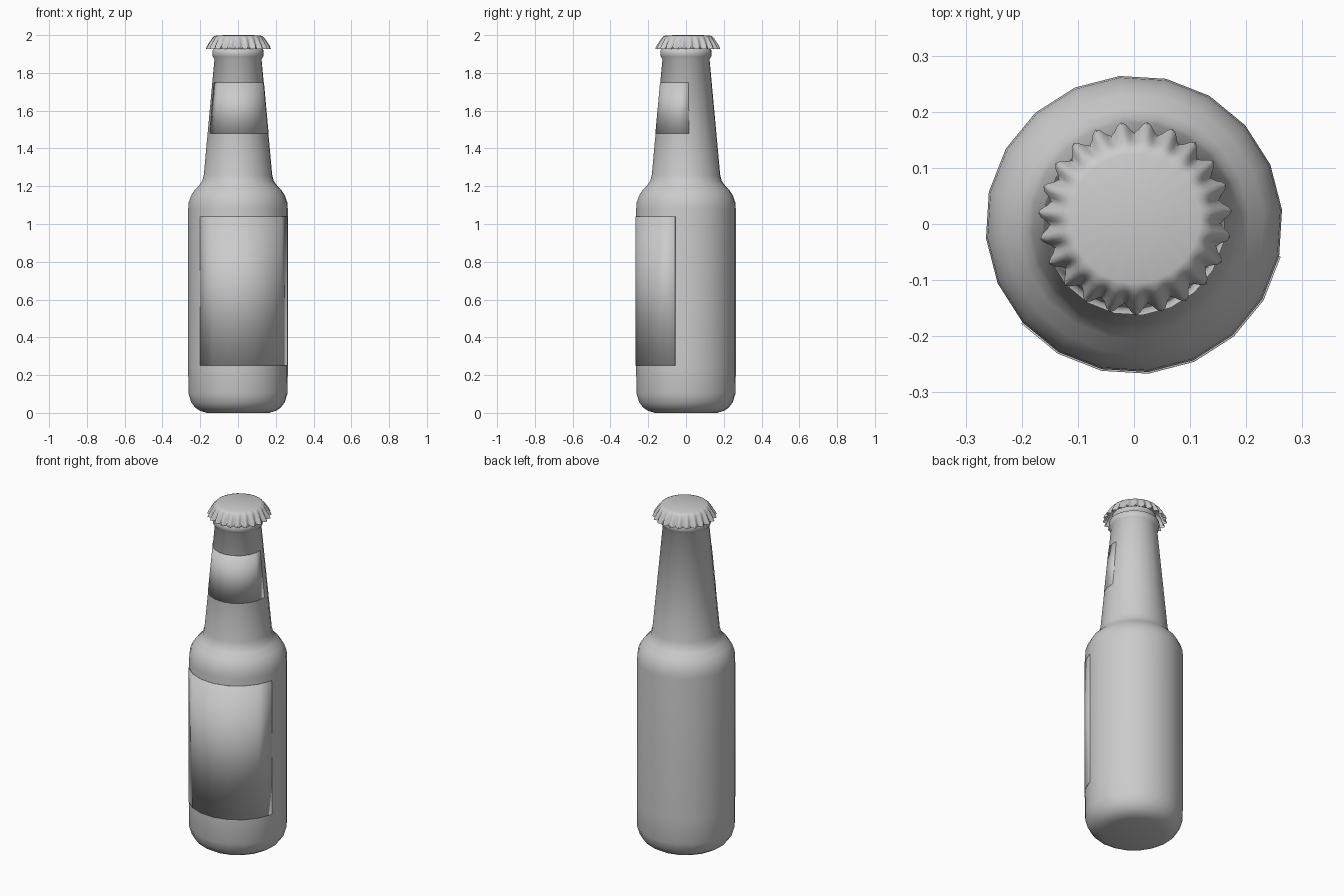
import bpy, bmesh
from math import sin, cos, radians, pi

if "Cube" in bpy.data.objects:
    bpy.data.objects.remove(bpy.data.objects["Cube"])

grey = bpy.data.materials.new("plain grey")
grey.use_nodes = True
COLOUR = (0.6, 0.6, 0.6, 1)
grey.diffuse_color = COLOUR
grey.node_tree.nodes["Principled BSDF"].inputs["Base Color"].default_value = COLOUR

SIDES = 20
STEP = 2 * pi / SIDES
PHASE = radians(5.5)


def finish(name, bm, angle=40):
    """Turn a bmesh into a smooth-shaded object."""
    mesh = bpy.data.meshes.new(name)
    bm.to_mesh(mesh)
    bm.free()
    mesh.materials.append(grey)
    obj = bpy.data.objects.new(name, mesh)
    bpy.context.collection.objects.link(obj)
    bpy.ops.object.select_all(action='DESELECT')
    obj.select_set(True)
    bpy.context.view_layer.objects.active = obj
    bpy.ops.object.shade_smooth_by_angle(angle=radians(angle))
    return obj


def skin(bm, rings, closed=True):
    """Bridge successive rings of points, listed from bottom to top."""
    rows = [[bm.verts.new(p) for p in ring] for ring in rings]
    count = len(rows[0])
    for low, high in zip(rows, rows[1:]):
        for i in range(count if closed else count - 1):
            j = (i + 1) % count
            bm.faces.new((low[i], low[j], high[j], high[i]))
    return rows


def ring(radius, z, first=0, count=SIDES):
    return [(radius * cos(PHASE + i * STEP), radius * sin(PHASE + i * STEP), z)
            for i in range(first, first + count)]


# Bottle: turned profile of base, body, shoulder, neck and lip
profile = [(0.165, 0), (0.2, 0.01), (0.228, 0.028), (0.25, 0.058), (0.264, 0.105),
           (0.265, 0.25), (0.265, 1.08), (0.262, 1.115), (0.25, 1.15), (0.232, 1.178),
           (0.206, 1.205), (0.19, 1.228), (0.182, 1.26), (0.125, 1.875),
           (0.134, 1.885), (0.137, 1.905), (0.134, 1.922), (0.122, 1.93), (0.118, 1.96)]
bm = bmesh.new()
rows = skin(bm, [ring(r, z) for r, z in profile])
bm.faces.new(rows[0][::-1])
bm.faces.new(rows[-1])
finish("bottle", bm, 50)


# Labels: thin wraps that follow the facets of the glass
def label(name, first, segments, low, high):
    bm = bmesh.new()
    skin(bm, [ring(r, z, first, segments + 1) for r, z in (low, high)], closed=False)
    obj = finish(name, bm)
    shell = obj.modifiers.new("thickness", 'SOLIDIFY')
    shell.thickness = 0.004
    shell.offset = -1


label("body_label", 12, 7, (0.268, 0.25), (0.268, 1.04))
label("neck_label", 11, 9, (0.163, 1.48), (0.138, 1.75))

# Cap: crimped skirt whose flutes deepen towards the rim
TEETH, PER_TOOTH = 23, 6
COUNT = TEETH * PER_TOOTH


def fluted(radius, depth, z):
    points = []
    for i in range(COUNT):
        a = 2 * pi * i / COUNT + radians(51.4)
        r = radius + depth * cos(TEETH * 2 * pi * i / COUNT)
        points.append((r * cos(a) + 0.002, r * sin(a) + 0.01, z))
    return points


bm = bmesh.new()
rows = skin(bm, [fluted(*p) for p in (
    (0.163, 0.01, 1.927), (0.156, 0.009, 1.945), (0.146, 0.006, 1.965),
    (0.137, 0.003, 1.982), (0.127, 0.001, 1.994), (0.115, 0, 1.999))])
hub = bm.verts.new((0.002, 0.01, 2))
for i in range(COUNT):
    bm.faces.new((rows[-1][i], rows[-1][(i + 1) % COUNT], hub))
finish("bottle_cap", bm, 60)
